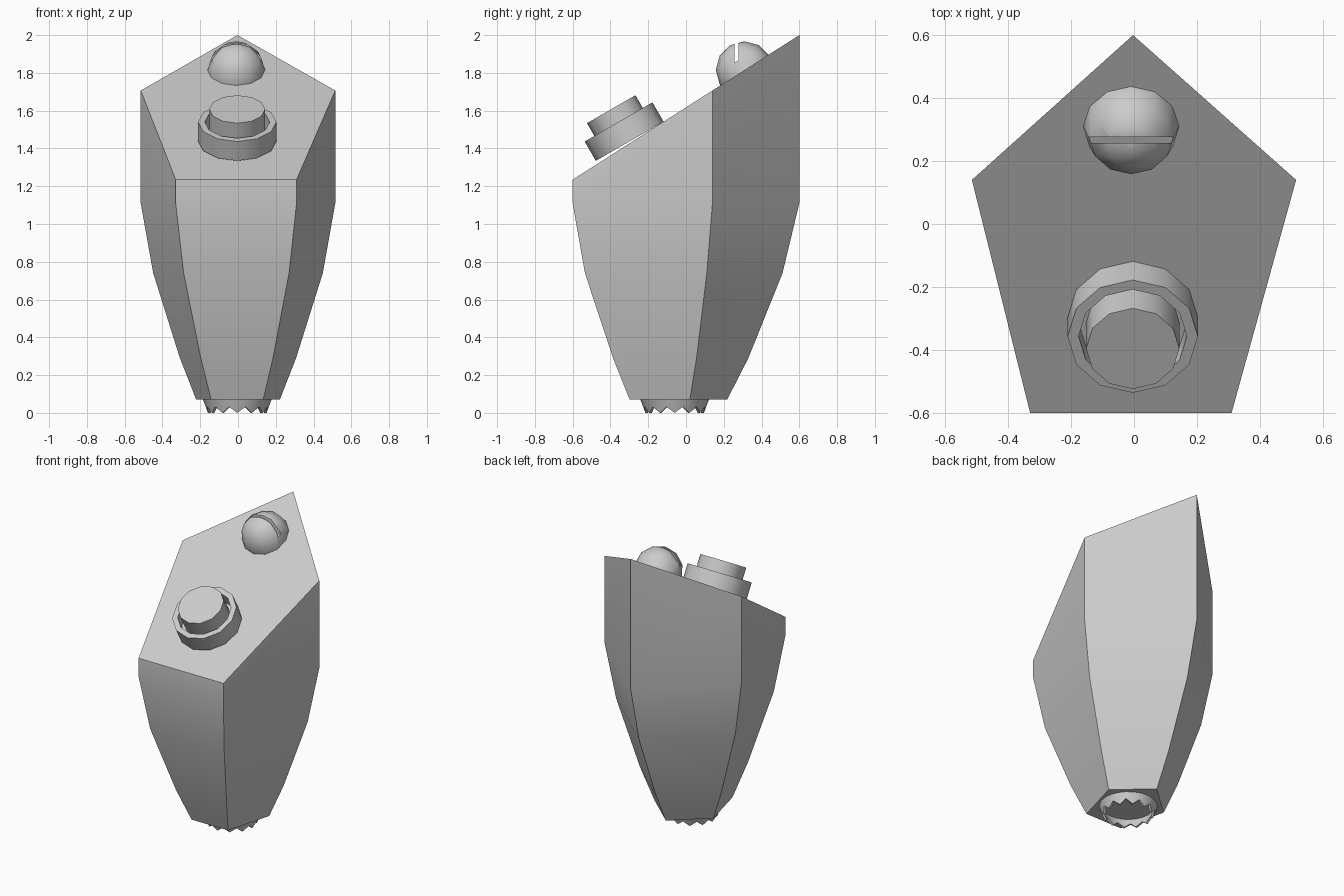
import bpy, bmesh, math
from mathutils import Matrix

if "Cube" in bpy.data.objects:
    bpy.data.objects.remove(bpy.data.objects["Cube"])


def finish(name, bm, matrix=Matrix()):
    bmesh.ops.recalc_face_normals(bm, faces=bm.faces)
    me = bpy.data.meshes.new(name)
    bm.to_mesh(me)
    bm.free()
    me.transform(matrix)
    ob = bpy.data.objects.new(name, me)
    bpy.context.collection.objects.link(ob)
    return ob


def smooth(ob, angle=35):
    bpy.ops.object.select_all(action='DESELECT')
    ob.select_set(True)
    bpy.context.view_layer.objects.active = ob
    bpy.ops.object.shade_smooth_by_angle(angle=math.radians(angle))


def bridge(bm, a, b):
    n = len(a)
    for i in range(n):
        bm.faces.new((a[i], a[(i + 1) % n], b[(i + 1) % n], b[i]))


def lathe(name, profile, matrix, sides=12):
    # closed profile of (radius, height) pairs spun around local z
    bm = bmesh.new()
    rings = [[bm.verts.new((r * math.sin(i * math.tau / sides),
                            r * math.cos(i * math.tau / sides), z))
              for i in range(sides)] for r, z in profile]
    for k in range(len(rings)):
        if profile[k][0] or profile[k - 1][0]:
            bridge(bm, rings[k - 1], rings[k])
    bmesh.ops.remove_doubles(bm, verts=bm.verts, dist=1e-4)
    ob = finish(name, bm, matrix)
    smooth(ob)
    return ob


# Body: pentagon lofted upwards, cut off by a slanted top
penta = [(-0.003, 0.6), (-0.515, 0.14), (-0.33, -0.6), (0.31, -0.6), (0.515, 0.14)]
levels = [(0.07, 0.43, -0.04), (0.29, 0.597, -0.028), (0.74, 0.872, -0.012), (1.11, 1, 0)]
bm = bmesh.new()
loops = [[bm.verts.new((x * s, y * s + dy, z)) for x, y in penta] for z, s, dy in levels]
loops.append([bm.verts.new((x, y, 1.235 + 0.6375 * (y + 0.6))) for x, y in penta])
for lo, hi in zip(loops, loops[1:]):
    bridge(bm, lo, hi)
bm.faces.new(loops[0])
bm.faces.new(loops[-1])
smooth(finish("body", bm))

# Knob on the slanted face: collar with a raised button inside
tilt = Matrix.Rotation(math.radians(30), 4, 'X')
knob = Matrix.Translation((-0.004, -0.298, 1.438)) @ tilt
lathe("knob_collar", [(0, 0), (0.207, 0), (0.207, 0.118), (0.172, 0.118),
                      (0.172, 0.03), (0, 0.03)], knob)
lathe("knob_button", [(0, 0.02), (0.148, 0.02), (0.148, 0.196), (0, 0.196)], knob)

# Domed screw head with a slot cut in it
r = 0.152
dome_profile = [(0, -0.02), (r, -0.02)] + [
    (r * math.cos(math.radians(a)), r * math.sin(math.radians(a))) for a in (0, 30, 60)] + [(0, r)]
dome = lathe("screw_dome", dome_profile, Matrix.Translation((-0.009, 0.31, 1.815)) @ tilt)

bm = bmesh.new()
bmesh.ops.create_cube(bm, size=1)
for v in bm.verts:
    v.co.x *= 0.5
    v.co.y = 0.267 + v.co.y * 0.02
    v.co.z = 2.1 if v.co.z > 0 else 1.86 + 0.58 * (v.co.y - 0.267)
cutter = finish("slot_cutter", bm)
cutter.hide_render = True
mod = dome.modifiers.new("slot", 'BOOLEAN')
mod.operation = 'DIFFERENCE'
mod.solver = 'EXACT'
mod.object = cutter
bpy.context.view_layer.objects.active = dome
bpy.ops.object.modifier_apply(modifier="slot")
bpy.data.objects.remove(cutter)
smooth(dome)

# Toothed crown under the base
bm = bmesh.new()
teeth = 12
outer_top, outer_low, inner_low, inner_top = [], [], [], []
for i in range(teeth * 2):
    a = i * math.pi / teeth
    tip = i % 2 == 0
    low_r, low_z = (0.155, 0.0) if tip else (0.165, 0.032)
    for ring, rad, z in ((outer_top, 0.182, 0.072), (outer_low, low_r, low_z),
                         (inner_low, low_r - 0.015, low_z), (inner_top, 0.16, 0.068)):
        ring.append(bm.verts.new((rad * math.sin(a) - 0.004, rad * math.cos(a) - 0.06, z)))
bridge(bm, outer_top, outer_low)
bridge(bm, outer_low, inner_low)
bridge(bm, inner_low, inner_top)
bm.faces.new(inner_top)
bm.faces.new(outer_top)
smooth(finish("toothed_crown", bm))
